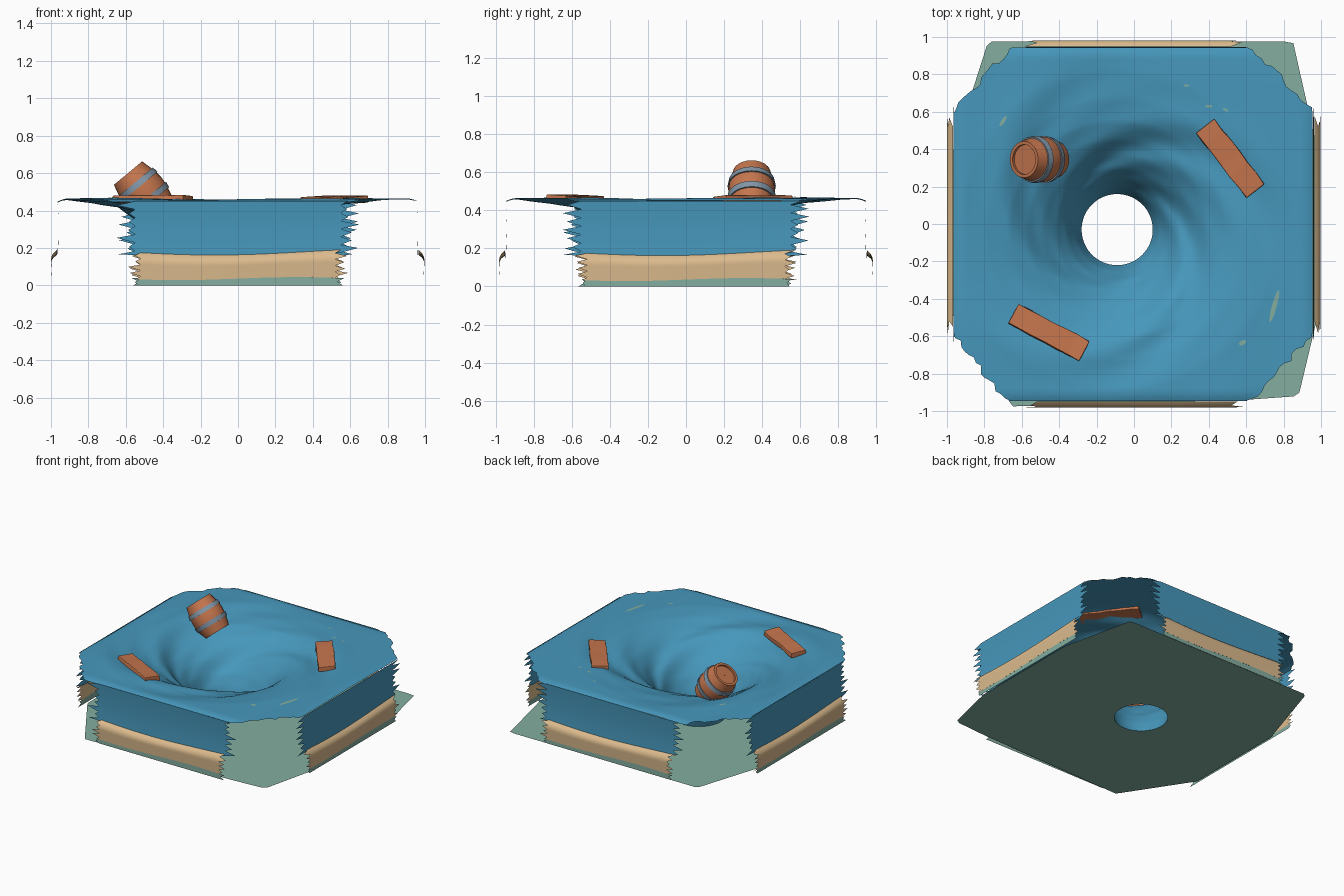
import bpy, bmesh, math, random
from mathutils import Vector, Matrix

if "Cube" in bpy.data.objects:
    bpy.data.objects.remove(bpy.data.objects["Cube"])

random.seed(4)
sin, cos, pi = math.sin, math.cos, math.pi


def material(name, rgb):
    m = bpy.data.materials.new(name)
    m.diffuse_color = (*rgb, 1)
    m.use_nodes = True
    m.node_tree.nodes["Principled BSDF"].inputs["Base Color"].default_value = m.diffuse_color
    return m


BLUE = material("water blue", (0.062, 0.31, 0.50))
SAND = material("sand", (0.72, 0.50, 0.27))
TEAL = material("seabed teal", (0.23, 0.42, 0.35))
WOOD = material("wood", (0.56, 0.18, 0.075))
IRON = material("band grey blue", (0.22, 0.30, 0.38))


def make(name, verts, faces, mats, smooth=True):
    me = bpy.data.meshes.new(name)
    me.from_pydata(verts, [], faces)
    me.update()
    for m in mats:
        me.materials.append(m)
    ob = bpy.data.objects.new(name, me)
    bpy.context.collection.objects.link(ob)
    if smooth:
        bpy.context.view_layer.objects.active = ob
        ob.select_set(True)
        bpy.ops.object.shade_smooth_by_angle(angle=math.radians(40))
        ob.select_set(False)
    return ob


def grid_faces(rows, cols, closed):
    n = cols if closed else cols - 1
    return [(i * cols + j, i * cols + (j + 1) % cols,
             (i + 1) * cols + (j + 1) % cols, (i + 1) * cols + j)
            for i in range(rows - 1) for j in range(n)]


# ---- whirlpool shape ----
CX, CY, HOLE = -0.09, -0.03, 0.19
FUNNEL = [(0.19, 0.0), (0.22, 0.09), (0.27, 0.18), (0.33, 0.255), (0.40, 0.32),
          (0.48, 0.375), (0.58, 0.42), (0.70, 0.447), (0.85, 0.462), (2.0, 0.464)]


def height(x, y):
    r = math.hypot(x - CX, y - CY)
    t = math.atan2(y - CY, x - CX)
    z = FUNNEL[0][1]
    for (r0, z0), (r1, z1) in zip(FUNNEL, FUNNEL[1:]):
        if r0 <= r <= r1:
            z = z0 + (z1 - z0) * (r - r0) / (r1 - r0)
    # spiral ripples, fading at the hole and the outer rim
    amp = 0.011 * max(0, min(1, (r - HOLE) / 0.12)) * max(0.2, min(1, (1.0 - r) / 0.35))
    k = t + 2.2 * math.log(max(r, 0.01))
    z += amp * (sin(4 * k) + 0.5 * sin(7 * k + 1))
    edge = max(abs(x) - 0.90, abs(y) - 0.885, 0) / 0.06
    return max(z - 0.015 * edge ** 2, 0)


def reach(poly, t):
    """Distance from the hole centre to the outline in direction t."""
    d = Vector((cos(t), sin(t)))
    best = 2.0
    for i, a in enumerate(poly):
        a = Vector(a) - Vector((CX, CY))
        e = Vector(poly[(i + 1) % len(poly)]) - Vector((CX, CY)) - a
        den = d.x * e.y - d.y * e.x
        if abs(den) < 1e-6:
            continue
        s = (a.x * e.y - a.y * e.x) / den
        u = (a.x * d.y - a.y * d.x) / den
        if s > 0 and -1e-4 <= u <= 1.0001:
            best = min(best, s)
    return best


def disc(name, poly, mat, rings, zfun, ragged=0.0):
    cols = 224
    out = []
    for j in range(cols):
        t = 2 * pi * j / cols
        r = reach(poly, t)
        x, y = CX + r * cos(t), CY + r * sin(t)
        if abs(x) < 0.94 and abs(y) < 0.925:      # ragged cut corners
            r += random.uniform(-ragged, ragged)
        out.append(r)
    verts = []
    for i in range(rings):
        f = (i / (rings - 1)) ** 1.25
        for j in range(cols):
            t = 2 * pi * j / cols
            r = HOLE + (out[j] - HOLE) * f
            x, y = CX + r * cos(t), CY + r * sin(t)
            verts.append((x, y, zfun(x, y)))
    faces = [f[::-1] for f in grid_faces(rings, cols, True)]
    return make(name, verts, faces, [mat])


TOP = [(0.955, -0.60), (0.955, 0.62), (0.62, 0.945), (-0.66, 0.945),
       (-0.965, 0.60), (-0.965, -0.60), (-0.68, -0.945), (0.62, -0.945)]
FLOOR = [(0.98, -0.5), (0.98, 0.4), (0.85, 0.975), (-0.78, 0.975), (-0.98, 0.35),
         (-0.98, -0.47), (-0.65, -0.975), (0.6, -0.94), (0.88, -0.92)]
disc("water_surface", TOP, BLUE, 56, height, 0.018)
disc("seabed_floor", FLOOR, TEAL, 4, lambda x, y: 0.0)


# ---- four side walls: water, sand and seabed bands with torn ends ----
def water_edge(u):
    return 0.165 - 0.018 * cos(3.2 * u + 0.4)


def seabed_edge(u):
    return 0.036 + 0.008 * sin(5 * u)


def band(name, mat, angle, extra, profile, half, tear, n=28):
    rot = Matrix.Rotation(angle, 3, 'Z')
    verts = []
    for i, p in enumerate(profile):
        a = half + (tear if i % 2 else 0) * random.uniform(0.3, 1.0)
        b = half + (0 if i % 2 else tear) * random.uniform(0.3, 1.0)
        for j in range(n):
            f = j / (n - 1)
            u = -half + 2 * half * f
            if j == 0:
                u = -a
            elif j == n - 1:
                u = b
            z, d = p(u)
            verts.append(rot @ Vector((u, -(d + extra), z)))
    make(name, verts, [f[::-1] for f in grid_faces(len(profile), n, False)], [mat])


def water_row(f):
    return lambda u: (0.45 + (water_edge(u) - 0.45) * f, 0.947 - 0.006 * sin(pi * f))


def sand_row(f):
    bulge = 0.95 + 0.032 * math.sqrt(min(1, f / 0.3)) - 0.008 * max(0, f - 0.3)
    return lambda u: (water_edge(u) + 0.015 +
                      (seabed_edge(u) - water_edge(u) - 0.015) * f, bulge)


def seabed_row(f):
    return lambda u: (seabed_edge(u) * (1 - f), 0.976)


for side, angle, extra in (("front", 0, 0), ("right", pi / 2, 0.015),
                           ("back", pi, 0), ("left", -pi / 2, 0.018)):
    band(side + "_water_wall", BLUE, angle, extra,
         [water_row(i / 13) for i in range(14)], 0.55, 0.10)
    band(side + "_sand_wall", SAND, angle, extra,
         [sand_row(i / 9) for i in range(10)], 0.52, 0.07)
    band(side + "_seabed_wall", TEAL, angle, extra,
         [seabed_row(i / 2) for i in range(3)], 0.53, 0.04)


# ---- thin foam flecks on the water ----
def fleck(name, x, y, a, b, ang):
    pts = []
    for i in range(12):
        t = 2 * pi * i / 12
        px, py = a * cos(t), b * sin(t)
        qx, qy = x + px * cos(ang) - py * sin(ang), y + px * sin(ang) + py * cos(ang)
        pts.append((qx, qy, height(qx, qy) + 0.003))
    make(name, pts, [tuple(range(12))], [TEAL], False)


for i, f in enumerate([(-0.70, 0.55, 0.032, 0.010, 1.0), (0.40, 0.63, 0.02, 0.007, 0),
                       (0.28, 0.74, 0.016, 0.006, 0), (0.49, 0.61, 0.016, 0.006, -0.5),
                       (0.75, -0.44, 0.09, 0.013, 1.3), (0.58, -0.635, 0.02, 0.012, 0.5)]):
    fleck("foam_fleck_%d" % (i + 1), *f)


# ---- barrel: turned profile with two bands and a recessed lid ----
half = [(0.123, 0.0), (0.120, 0.035), (0.127, 0.035), (0.121, 0.068), (0.114, 0.068),
        (0.098, 0.13), (0.080, 0.13), (0.080, 0.115), (0.001, 0.115)]
prof = [(r, -h) for r, h in half[:0:-1]] + half
SEG = 24
verts = [(r * cos(2 * pi * j / SEG), r * sin(2 * pi * j / SEG), h)
         for r, h in prof for j in range(SEG)]
barrel = make("barrel", verts, grid_faces(len(prof), SEG, True), [WOOD, IRON])
for p in barrel.data.polygons:
    z = abs(p.center.z)
    r = math.hypot(p.center.x, p.center.y)
    p.material_index = 1 if 0.03 < z < 0.07 and r > 0.112 else 0
barrel.rotation_mode = 'QUATERNION'
barrel.rotation_quaternion = Vector((-0.64, 0.0, 0.77)).to_track_quat('Z', 'Y')
barrel.location = (-0.505, 0.345, 0.50)


# ---- floating planks: softly bevelled boards with worn edges ----
def plank(name, x, y, z, length, width, ang, tilt):
    bm = bmesh.new()
    bmesh.ops.create_cube(bm, size=1)
    bmesh.ops.scale(bm, vec=(length, width, 0.036), verts=bm.verts)
    long_edges = [e for e in bm.edges
                  if abs(e.verts[0].co.x - e.verts[1].co.x) > length * 0.5]
    bmesh.ops.subdivide_edges(bm, edges=long_edges, cuts=5, use_grid_fill=True)
    for v in bm.verts:
        v.co.y += random.uniform(-0.004, 0.004)
        v.co.z += random.uniform(-0.003, 0.003)
    me = bpy.data.meshes.new(name)
    bm.to_mesh(me)
    bm.free()
    me.materials.append(WOOD)
    ob = bpy.data.objects.new(name, me)
    bpy.context.collection.objects.link(ob)
    ob.location = (x, y, z)
    ob.rotation_euler = (tilt, 0, ang)
    bev = ob.modifiers.new("soft_edges", 'BEVEL')
    bev.width = 0.005
    bev.segments = 2


plank("front_plank", -0.455, -0.58, 0.460, 0.43, 0.12, math.radians(-28), -0.06)
plank("right_plank", 0.515, 0.35, 0.457, 0.44, 0.125, math.radians(-52), 0.06)
